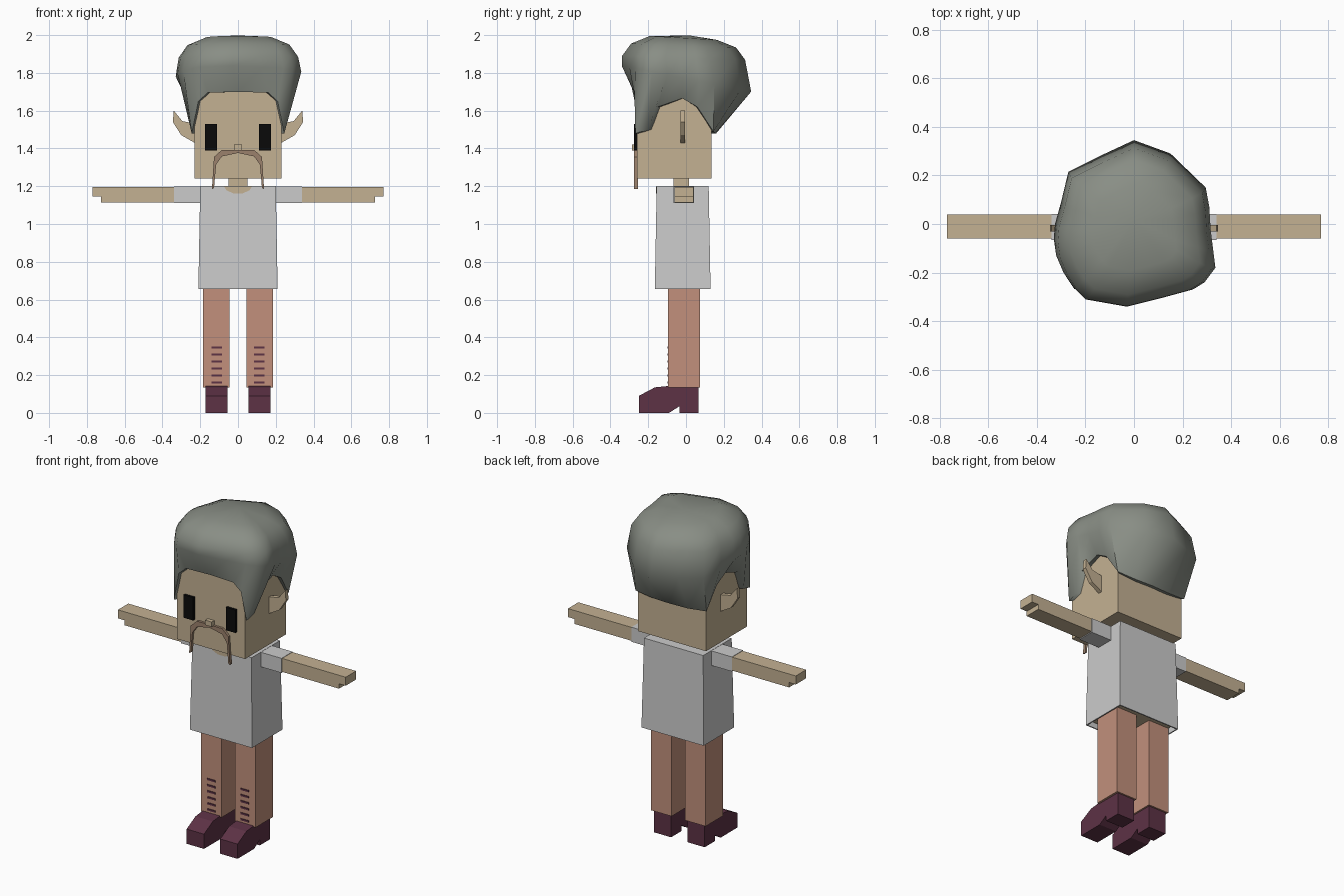
import bpy
import bmesh
from mathutils import Vector

cube = bpy.data.objects.get("Cube")
if cube:
    bpy.data.objects.remove(cube, do_unlink=True)


def material(name, *rgb):
    mat = bpy.data.materials.new(name)
    mat.use_nodes = True
    mat.diffuse_color = (*rgb, 1)
    mat.node_tree.nodes["Principled BSDF"].inputs["Base Color"].default_value = (*rgb, 1)
    return mat


SKIN = material("skin", 0.55, 0.44, 0.29)
SHIRT = material("shirt white", 0.6, 0.6, 0.6)
LEG = material("salmon", 0.54, 0.28, 0.2)
SHOE = material("plum", 0.11, 0.032, 0.06)
HAIR = material("grey hair", 0.25, 0.27, 0.235)
BROWN = material("brown", 0.33, 0.22, 0.15)
BLACK = material("black", 0.003, 0.003, 0.003)


def finish(name, bm, mat, mirror=False, normals=True):
    if normals:
        bmesh.ops.recalc_face_normals(bm, faces=bm.faces)
    mesh = bpy.data.meshes.new(name)
    bm.to_mesh(mesh)
    bm.free()
    mesh.materials.append(mat)
    obj = bpy.data.objects.new(name, mesh)
    bpy.context.collection.objects.link(obj)
    if mirror:
        obj.modifiers.new("Mirror", "MIRROR").use_mirror_merge = False
    return obj


def prism(name, points, axis, lo, hi, mat, mirror=False):
    """Extrude a profile along x (points are y, z) or y (points are x, z)."""
    bm = bmesh.new()

    def place(a, b, d):
        return (d, a, b) if axis == "x" else (a, d, b)

    face = bm.faces.new([bm.verts.new(place(a, b, lo)) for a, b in points])
    new = bmesh.ops.extrude_face_region(bm, geom=[face])["geom"]
    verts = [g for g in new if isinstance(g, bmesh.types.BMVert)]
    bmesh.ops.translate(bm, verts=verts, vec=place(0, 0, hi - lo))
    return finish(name, bm, mat, mirror)


def box(name, x, y, z, mat, mirror=False):
    profile = [(x[0], z[0]), (x[1], z[0]), (x[1], z[1]), (x[0], z[1])]
    return prism(name, profile, "y", *y, mat, mirror)


# Head and face
box("head", (-0.23, 0.23), (-0.26, 0.135), (1.24, 1.78), SKIN)
box("neck", (-0.05, 0.05), (-0.065, 0.015), (1.15, 1.25), SKIN)
box("eyes", (0.11, 0.175), (-0.275, -0.255), (1.39, 1.53), BLACK, True)
box("nose", (-0.022, 0.022), (-0.285, -0.255), (1.39, 1.42), SKIN)
prism("moustache", [(0, 1.393), (0.085, 1.393), (0.127, 1.355), (0.138, 1.185),
                    (0.127, 1.19), (0.116, 1.315), (0.085, 1.358), (0, 1.376)],
      "y", -0.275, -0.255, BROWN, True)
prism("ears", [(0.22, 1.45), (0.23, 1.43), (0.3, 1.47), (0.345, 1.54), (0.34, 1.6),
               (0.295, 1.545), (0.22, 1.53)], "y", -0.03, -0.005, SKIN, True)

# Shirt: tapered shell, open below, over the torso
bm = bmesh.new()
bmesh.ops.create_cube(bm, size=1)
for v in bm.verts:
    low = v.co.z < 0
    v.co = (v.co.x * (0.42 if low else 0.4), v.co.y * (0.295 if low else 0.275) - 0.0175,
            0.655 if low else 1.2)
bmesh.ops.delete(bm, geom=[f for f in bm.faces if f.normal.z < -0.5], context="FACES_ONLY")
shirt = finish("shirt", bm, SHIRT)
shell = shirt.modifiers.new("Thickness", "SOLIDIFY")
shell.thickness = 0.01
shell.offset = -1
box("torso", (-0.185, 0.185), (-0.14, 0.105), (0.675, 1.18), SKIN)
prism("neckline", [(-0.075, 1.199), (-0.06, 1.178), (-0.025, 1.162), (0.025, 1.162),
                   (0.06, 1.178), (0.075, 1.199)], "y", -0.16, -0.152, SKIN)

# Arms
box("sleeves", (0.18, 0.34), (-0.065, 0.042), (1.11, 1.199), SHIRT, True)
prism("arms", [(0.33, 1.197), (0.77, 1.197), (0.77, 1.145), (0.725, 1.145),
               (0.725, 1.115), (0.33, 1.115)], "y", -0.06, 0.04, SKIN, True)

# Legs, laces and heeled shoes
box("legs", (0.045, 0.185), (-0.095, 0.075), (0.135, 0.7), LEG, True)
for i in range(6):
    z = 0.16 + i * 0.037
    box(f"lace_{i + 1}", (0.085, 0.14), (-0.099, -0.09), (z - 0.005, z + 0.006), SHOE, True)
prism("shoes", [(-0.25, 0), (-0.25, 0.09), (-0.165, 0.135), (-0.095, 0.142), (0.065, 0.142),
                (0.065, 0), (-0.035, 0), (-0.035, 0.035), (-0.09, 0)],
      "x", 0.055, 0.172, SHOE, True)

# Hair: hairline with side locks, mirrored, lofted up to an uneven crown
half = [(0, -0.275, 1.7), (0.16, -0.275, 1.695), (0.21, -0.272, 1.65), (0.245, -0.268, 1.48),
        (0.25, -0.2, 1.5), (0.25, -0.15, 1.62), (0.25, -0.02, 1.665), (0.25, 0.06, 1.62),
        (0.24, 0.145, 1.49), (0.12, 0.155, 1.48), (0, 0.16, 1.48)]
hairline = half + [(-x, y, z) for x, y, z in half[-2:0:-1]]
bulge = [(-0.03, -0.34), (0.13, -0.3), (0.24, -0.27), (0.29, -0.24), (0.335, -0.18),
         (0.325, -0.1), (0.315, -0.02), (0.31, 0.07), (0.295, 0.15), (0.15, 0.29),
         (0, 0.345), (-0.14, 0.28), (-0.27, 0.215), (-0.3, 0.09), (-0.325, 0),
         (-0.33, -0.06), (-0.32, -0.13), (-0.29, -0.2), (-0.25, -0.26), (-0.2, -0.31)]
rings = [[Vector((x * 0.88, y * 0.88, z)) for x, y, z in hairline],
         [Vector(p) for p in hairline],
         [Vector((x, y, 1.77 - 0.2 * y)) for x, y in bulge]]
for scale, height in ((0.95, 1.88), (0.81, 1.945), (0.52, 1.985)):
    rings.append([Vector((x * scale, y * scale - 0.015, height - 0.03 * y)) for x, y in bulge])
bm = bmesh.new()
loops = [[bm.verts.new(p) for p in ring] for ring in rings]
count = len(bulge)
for low, high in zip(loops, loops[1:]):
    for i in range(count):
        j = (i + 1) % count
        bm.faces.new((low[i], low[j], high[j], high[i]))
crown = bm.verts.new((0, 0.02, 1.998))
for i in range(count):
    bm.faces.new((loops[-1][i], loops[-1][(i + 1) % count], crown))
hair = finish("hair", bm, HAIR, normals=False)
bpy.ops.object.select_all(action="DESELECT")
hair.select_set(True)
bpy.context.view_layer.objects.active = hair
bpy.ops.object.shade_smooth_by_angle(angle=0.9)
